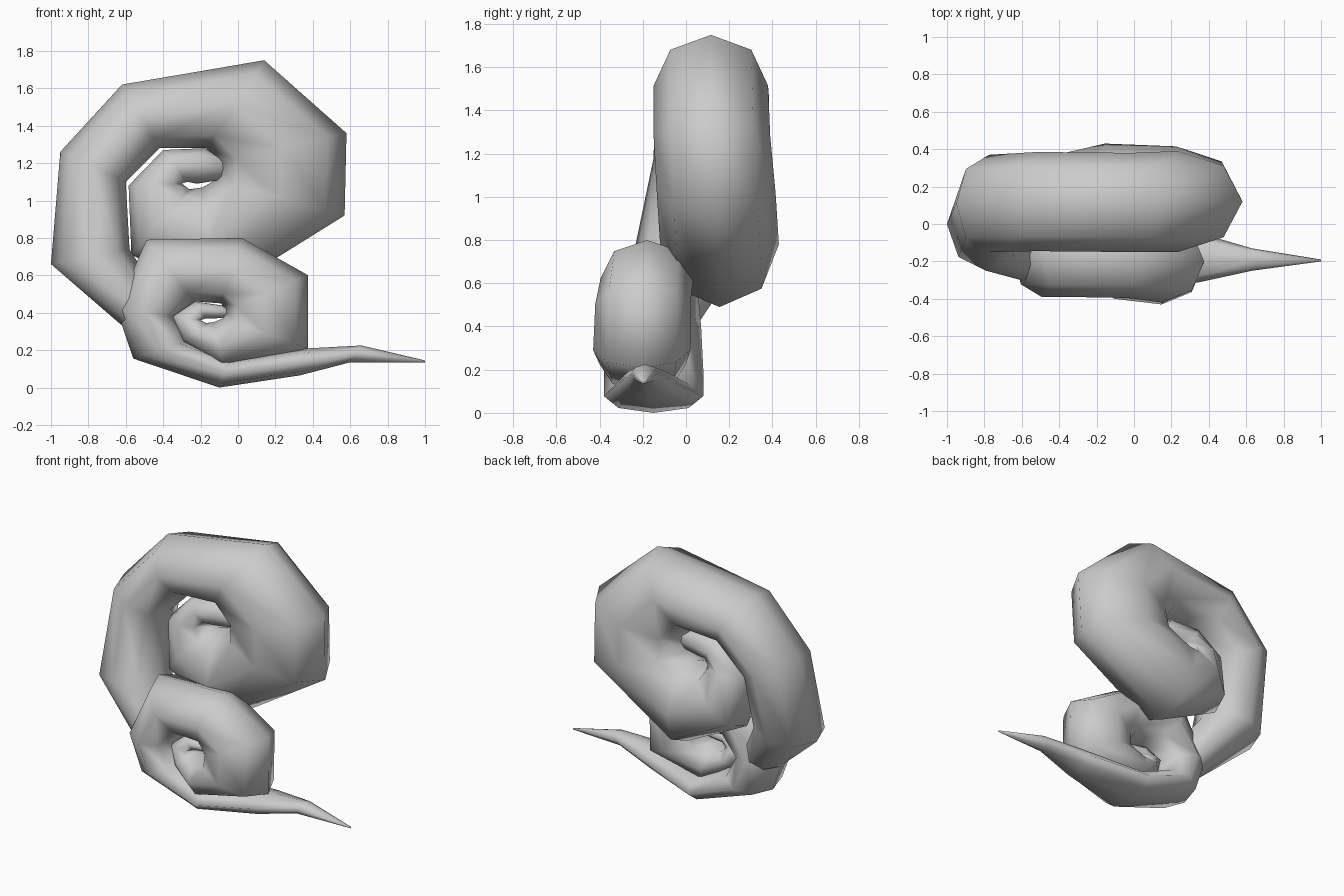
import bpy, bmesh, math
from mathutils import Vector

SIDES = 8

def spiral(name, rings):
    """Loft an eight-sided tube; ring = outer x, outer z, inner x, inner z, centre y, half width."""
    bm = bmesh.new()
    loops = []
    for ox, oz, ix, iz, y, w in rings:
        c = Vector(((ox + ix) / 2, y, (oz + iz) / 2))
        u = Vector(((ox - ix) / 2, 0, (oz - iz) / 2))
        v = Vector((0, w, 0))
        loops.append([bm.verts.new(c + u * math.cos(a) + v * math.sin(a))
                      for a in (2 * math.pi * i / SIDES for i in range(SIDES))])
    for a, b in zip(loops, loops[1:]):
        for i in range(SIDES):
            j = (i + 1) % SIDES
            bm.faces.new((a[i], a[j], b[j], b[i]))
    bm.faces.new(loops[0])
    bm.faces.new(loops[-1])
    bmesh.ops.recalc_face_normals(bm, faces=bm.faces)
    for f in bm.faces:
        f.smooth = True
    me = bpy.data.meshes.new(name)
    bm.to_mesh(me)
    bm.free()
    ob = bpy.data.objects.new(name, me)
    bpy.context.collection.objects.link(ob)
    return ob

# Large rear curl: stem, over the top, down the right and into the centre
spiral("large_curl", [
    (-0.40, 0.22, -0.36, 0.28, -0.15, 0.06),
    (-0.63, 0.34, -0.43, 0.50, -0.13, 0.19),
    (-1.00, 0.66, -0.58, 0.74, 0.00, 0.25),
    (-0.95, 1.26, -0.60, 1.10, 0.11, 0.26),
    (-0.62, 1.62, -0.42, 1.28, 0.12, 0.265),
    (0.14, 1.75, -0.17, 1.28, 0.115, 0.265),
    (0.58, 1.36, -0.11, 1.20, 0.12, 0.27),
    (0.57, 0.92, -0.12, 1.11, 0.14, 0.275),
    (-0.12, 0.49, -0.19, 1.07, 0.155, 0.275),
    (-0.57, 0.71, -0.26, 1.06, 0.15, 0.22),
    (-0.585, 1.08, -0.30, 1.09, 0.13, 0.16),
    (-0.40, 1.27, -0.27, 1.10, 0.12, 0.12),
    (-0.18, 1.28, -0.22, 1.09, 0.12, 0.09),
    (0.00, 1.21, -0.03, 1.12, 0.12, 0.04),
])

# Small front curl: pointed tail, along the ground, round the left and into the centre
spiral("small_curl_with_tail", [
    (1.00, 0.135, 1.00, 0.145, -0.195, 0.005),
    (0.60, 0.135, 0.66, 0.225, -0.19, 0.06),
    (0.33, 0.065, 0.38, 0.21, -0.18, 0.13),
    (-0.10, 0.00, -0.04, 0.155, -0.15, 0.23),
    (-0.56, 0.155, -0.27, 0.25, -0.15, 0.23),
    (-0.65, 0.42, -0.34, 0.38, -0.16, 0.23),
    (-0.49, 0.79, -0.23, 0.46, -0.17, 0.22),
    (0.02, 0.80, -0.09, 0.45, -0.18, 0.215),
    (0.375, 0.60, -0.07, 0.41, -0.20, 0.22),
    (0.375, 0.21, -0.08, 0.37, -0.205, 0.225),
    (-0.08, 0.10, -0.13, 0.35, -0.20, 0.20),
    (-0.30, 0.25, -0.17, 0.345, -0.19, 0.14),
    (-0.35, 0.38, -0.20, 0.36, -0.19, 0.10),
    (-0.23, 0.46, -0.17, 0.37, -0.19, 0.07),
    (-0.09, 0.44, -0.12, 0.37, -0.19, 0.05),
    (0.00, 0.41, -0.01, 0.38, -0.19, 0.02),
])
